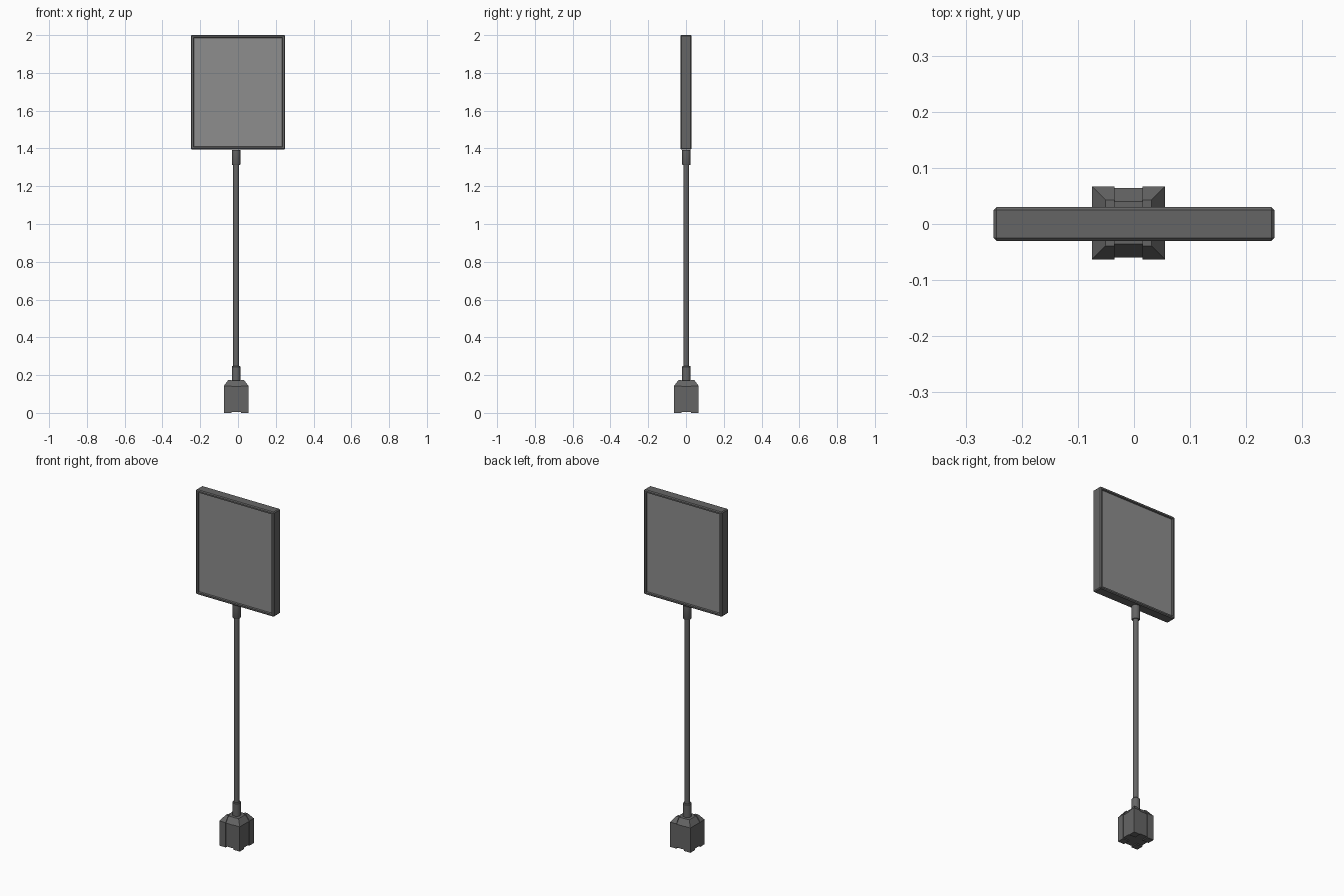
import bpy, bmesh, math

if "Cube" in bpy.data.objects:
    bpy.data.objects.remove(bpy.data.objects["Cube"])

CX, CY = -0.01, 0.002   # axis of the post and base


def material(name, g):
    mat = bpy.data.materials.new(name)
    mat.diffuse_color = (g, g, g, 1)
    mat.use_nodes = True
    mat.node_tree.nodes["Principled BSDF"].inputs["Base Color"].default_value = mat.diffuse_color
    return mat


DARK = material("dark_grey", 0.13)
PANEL = material("panel_grey", 0.27)


def finish(name, bm, mats=(DARK,)):
    bmesh.ops.recalc_face_normals(bm, faces=bm.faces)
    mesh = bpy.data.meshes.new(name)
    bm.to_mesh(mesh)
    bm.free()
    for m in mats:
        mesh.materials.append(m)
    obj = bpy.data.objects.new(name, mesh)
    bpy.context.collection.objects.link(obj)
    return obj


def loft(name, rings):
    """Skin equal-length rings of points and cap both ends."""
    bm = bmesh.new()
    loops = [[bm.verts.new(p) for p in ring] for ring in rings]
    n = len(loops[0])
    for a, b in zip(loops, loops[1:]):
        for i in range(n):
            j = (i + 1) % n
            bm.faces.new((a[i], a[j], b[j], b[i]))
    bm.faces.new(loops[0][::-1])
    bm.faces.new(loops[-1])
    return finish(name, bm)


def rect(x0, x1, y0, y1, z):
    return [(CX + x, CY + y, z) for x, y in ((x0, y0), (x1, y0), (x1, y1), (x0, y1))]


def tube(name, profile, sides=12):
    """Round part from (radius, z) pairs, smooth around, sharp at the ends."""
    rings = []
    for r, z in profile:
        angles = [2 * math.pi * k / sides for k in range(sides)]
        rings.append([(CX + r * math.cos(a), CY + r * math.sin(a), z) for a in angles])
    obj = loft(name, rings)
    bpy.ops.object.select_all(action='DESELECT')
    obj.select_set(True)
    bpy.context.view_layer.objects.active = obj
    bpy.ops.object.shade_smooth_by_angle(angle=math.radians(35))


# Base core, visible as the recessed strip on each side
loft("base_core", [rect(-h, h, -h, h, z) for h, z in
                   ((0.062, 0.006), (0.062, 0.14), (0.038, 0.172))])

# Four corner posts with sloped tops
for sx in (-1, 1):
    for sy in (-1, 1):
        rings = []
        for inner, outer, z in ((0.025, 0.065, 0.0), (0.025, 0.065, 0.143), (0.025, 0.041, 0.175)):
            rings.append(rect(sx * inner, sx * outer, sy * inner, sy * outer, z))
        loft("base_corner", rings)

# Pole and its collars
tube("lower_collar", ((0.023, 0.165), (0.023, 0.244), (0.020, 0.248)))
tube("pole", ((0.0152, 0.24), (0.0152, 1.33)))
tube("upper_collar", ((0.020, 1.312), (0.023, 1.317), (0.023, 1.391)))

# Sign box: bevelled edges, recessed panel on front and back
bm = bmesh.new()
bmesh.ops.create_cube(bm, size=1)
for v in bm.verts:
    v.co = (v.co.x * 0.5, v.co.y * 0.06, v.co.z * 0.605 + 1.6975)
bmesh.ops.bevel(bm, geom=bm.edges[:], offset=0.005, segments=1, affect='EDGES')
bm.normal_update()
panels = [f for f in bm.faces if abs(f.normal.y) > 0.99]
bmesh.ops.inset_individual(bm, faces=panels, thickness=0.012)
bmesh.ops.inset_individual(bm, faces=panels, thickness=0.004, depth=-0.008)
for f in panels:
    f.material_index = 1
finish("sign_box", bm, (DARK, PANEL))
